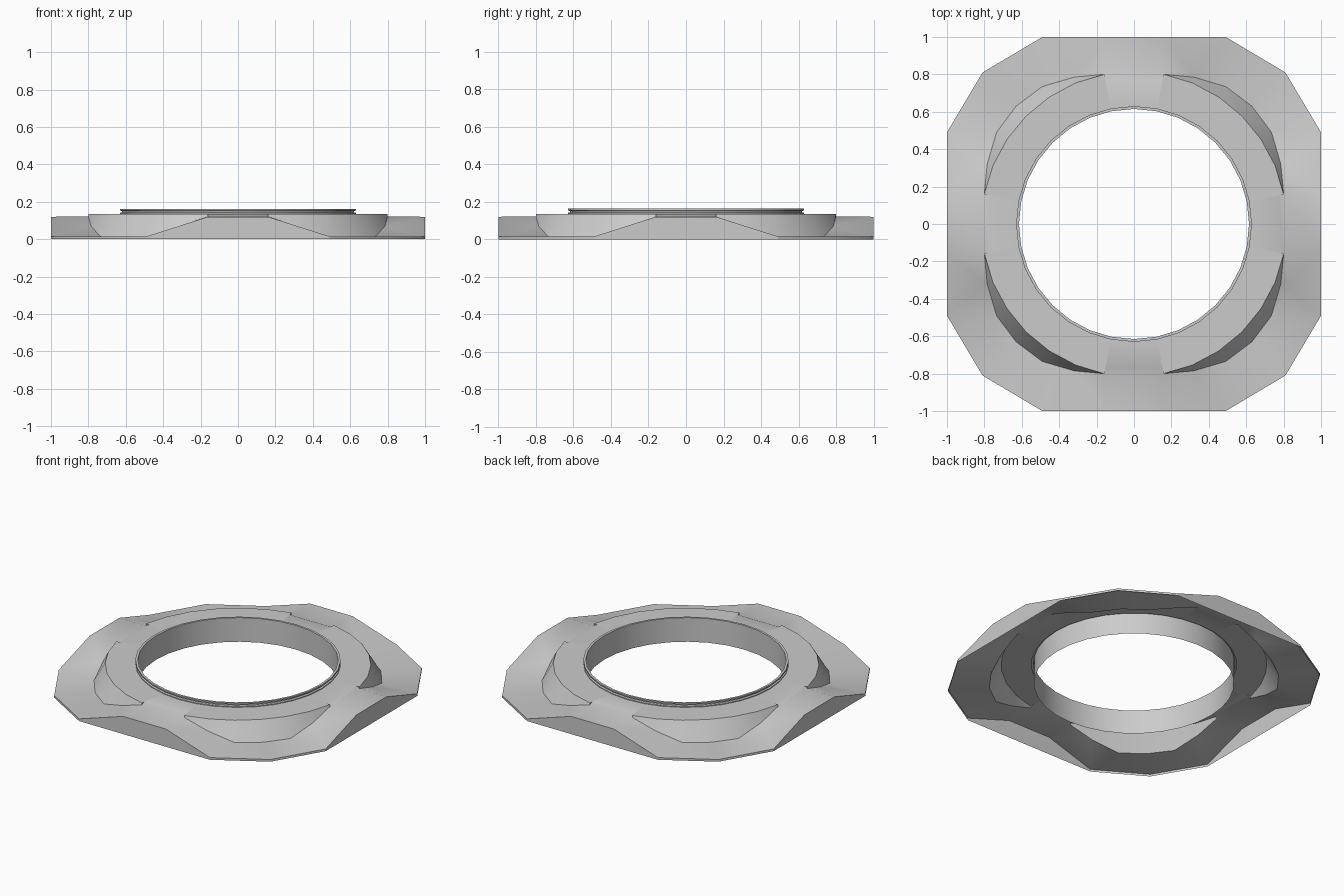
import bpy, bmesh
from math import sin, cos, pi, radians
from mathutils import Matrix, Vector

cube = bpy.data.objects.get("Cube")
if cube:
    bpy.data.objects.remove(cube)

grey = bpy.data.materials.new("light_grey")
grey.use_nodes = True
colour = (0.6, 0.6, 0.6, 1)
grey.diffuse_color = colour
grey.node_tree.nodes["Principled BSDF"].inputs["Base Color"].default_value = colour

SEGMENTS = 32
STEP = 2 * pi / SEGMENTS


def polar(k, r, z):
    """Point k steps clockwise from +y."""
    return Vector((r * sin(k * STEP), r * cos(k * STEP), z))


def flip_x(p):
    return Vector((-p.x, p.y, p.z))


def diagonal(p):
    return Vector((p.y, p.x, p.z))


def finish(name, bm):
    bmesh.ops.remove_doubles(bm, verts=bm.verts, dist=0.0005)
    bmesh.ops.recalc_face_normals(bm, faces=bm.faces)
    # the highest level face must look up
    top = max(bm.faces, key=lambda f: abs(f.normal.z) * f.calc_area())
    if top.normal.z < 0:
        bmesh.ops.reverse_faces(bm, faces=bm.faces)
    mesh = bpy.data.meshes.new(name)
    bm.to_mesh(mesh)
    bm.free()
    mesh.materials.append(grey)
    obj = bpy.data.objects.new(name, mesh)
    bpy.context.collection.objects.link(obj)
    bpy.ops.object.select_all(action='DESELECT')
    obj.select_set(True)
    bpy.context.view_layer.objects.active = obj
    bpy.ops.object.shade_smooth_by_angle(angle=radians(30))
    return obj


# Flange: one quarter is a raised tab and a low corner, turned four times
DISC_Z, TAB_Z, LOW_Z = 0.135, 0.12, 0.015
HOLE_R, DISC_R = 0.63, 0.816

hole = {k: polar(k, HOLE_R, DISC_Z) for k in range(-1, 8)}
edge = [polar(k, DISC_R, DISC_Z) for k in range(1, 8)]

# foot of the crescent wall, mirrored over the diagonal
foot = [polar(1, DISC_R, TAB_Z + 0.002), Vector((0.32, 0.785, 0.069)),
        Vector((0.49, 0.735, LOW_Z)), Vector((0.63, 0.63, LOW_Z))]
foot += [diagonal(p) for p in reversed(foot[:3])]

# outer outline from tab to tab
tab = Vector((0.16, 1, TAB_Z))
rim = [tab, Vector((0.49, 1, LOW_Z)), Vector((0.81, 0.81, LOW_Z))]
rim += [diagonal(p) for p in reversed(rim[:2])]
notch = Vector((0.16, 0.77, DISC_Z))

quarter = []
# level disc and crescent wall
for i in range(6):
    quarter.append([hole[i + 1], hole[i + 2], edge[i + 1], edge[i]])
    quarter.append([edge[i], edge[i + 1], foot[i + 1], foot[i]])
# low corner with its two ramps
quarter += [[rim[1], rim[2], foot[3], foot[2]],
            [rim[2], rim[3], foot[4], foot[3]]]
ramp = [[rim[0], rim[1], foot[1], foot[0]], [rim[1], foot[2], foot[1]]]
quarter += ramp + [[diagonal(p) for p in f] for f in ramp]
# raised tab joining the disc
half = [[hole[1], edge[0], notch], [edge[0], foot[0], notch]]
quarter += half + [[flip_x(p) for p in f] for f in half]
quarter += [[hole[-1], hole[0], hole[1], notch, flip_x(notch)],
            [flip_x(notch), notch, foot[0], flip_x(foot[0])],
            [flip_x(foot[0]), foot[0], tab, flip_x(tab)]]
# outer wall, open below
outline = [flip_x(tab)] + rim
for a, b in zip(outline, outline[1:]):
    quarter.append([a, b, Vector((b.x, b.y, 0)), Vector((a.x, a.y, 0))])

bm = bmesh.new()
for n in range(4):
    turn = Matrix.Rotation(n * pi / 2, 3, 'Z')
    for f in quarter:
        bm.faces.new([bm.verts.new(turn @ p) for p in f])
finish("flange", bm)

# Collar: grooved lip and the wall of the central hole
profile = [(0.63, 0.135), (0.63, 0.141), (0.619, 0.144), (0.619, 0.15),
           (0.63, 0.154), (0.63, 0.163), (0.615, 0.163), (0.615, 0)]
bm = bmesh.new()
for k in range(SEGMENTS):
    for (r0, z0), (r1, z1) in zip(profile, profile[1:]):
        corners = [polar(k, r0, z0), polar(k + 1, r0, z0),
                   polar(k + 1, r1, z1), polar(k, r1, z1)]
        bm.faces.new([bm.verts.new(p) for p in corners])
finish("collar", bm)
